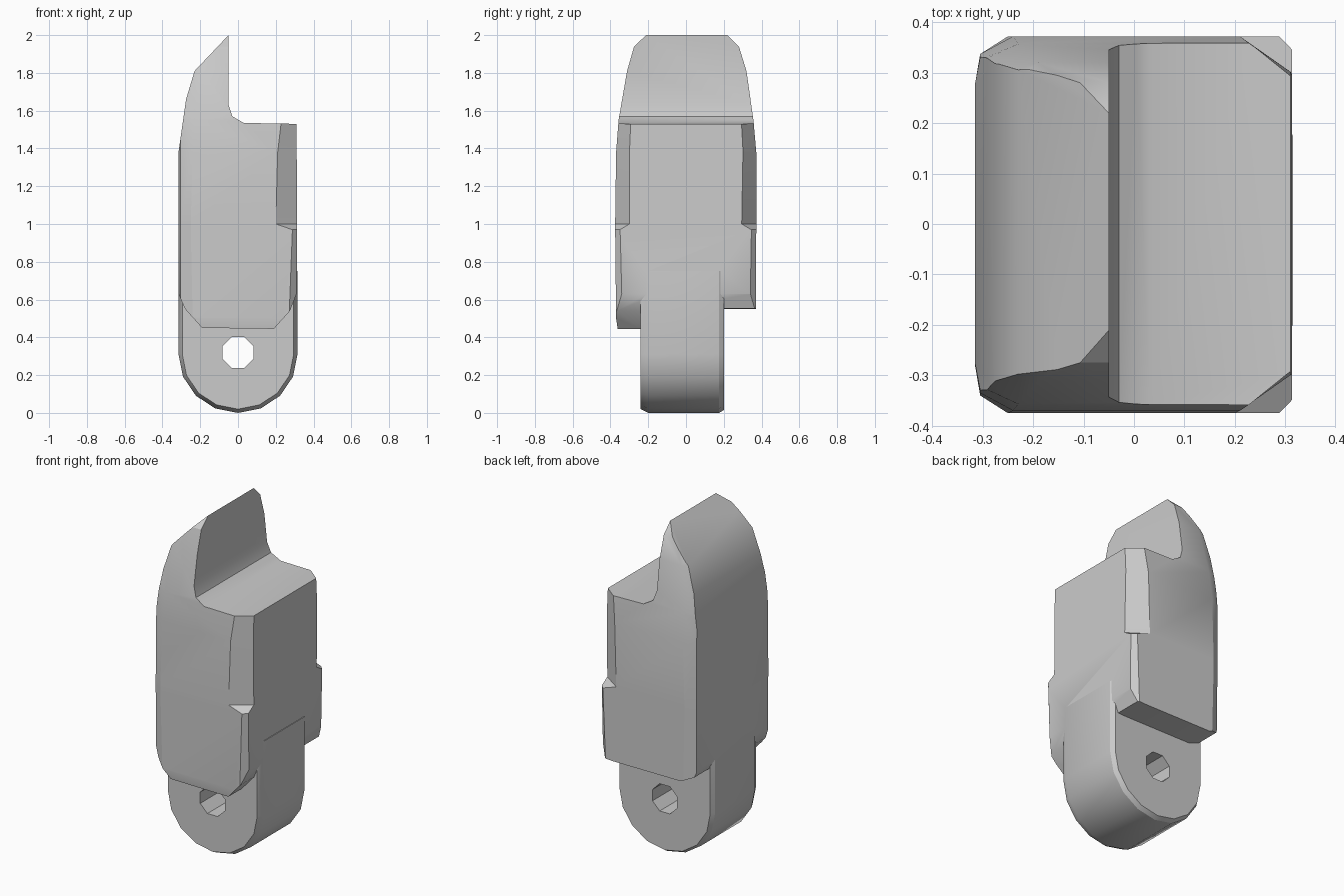
import bpy, bmesh, math

cube = bpy.data.objects.get("Cube")
if cube:
    bpy.data.objects.remove(cube, do_unlink=True)

grey = bpy.data.materials.new("plain grey")
grey.use_nodes = True
colour = (0.6, 0.6, 0.6, 1)
grey.diffuse_color = colour
grey.node_tree.nodes["Principled BSDF"].inputs["Base Color"].default_value = colour


def loft(name, rings):
    """Skin a stack of matching closed rings and cap both ends."""
    bm = bmesh.new()
    loops = [[bm.verts.new(p) for p in ring] for ring in rings]
    n = len(loops[0])
    for a, b in zip(loops, loops[1:]):
        for i in range(n):
            j = (i + 1) % n
            bm.faces.new((a[i], a[j], b[j], b[i]))
    bm.faces.new(loops[0])
    bm.faces.new(loops[-1])
    bmesh.ops.recalc_face_normals(bm, faces=bm.faces)
    mesh = bpy.data.meshes.new(name)
    bm.to_mesh(mesh)
    bm.free()
    mesh.materials.append(grey)
    obj = bpy.data.objects.new(name, mesh)
    bpy.context.collection.objects.link(obj)
    return obj


def prism(name, profile, y0, y1):
    return loft(name, [[(x, y, z) for x, z in profile] for y in (y0, y1)])


def combine(obj, tool, operation):
    mod = obj.modifiers.new(operation, "BOOLEAN")
    mod.operation, mod.solver, mod.object = operation, "EXACT", tool
    bpy.ops.object.select_all(action="DESELECT")
    bpy.context.view_layer.objects.active = obj
    obj.select_set(True)
    bpy.ops.object.modifier_apply(modifier=mod.name)
    bpy.data.objects.remove(tool, do_unlink=True)


def plan(z, front, back, left_x, left_in, right_x, right_in):
    """Plan outline with single chamfers at +x and double chamfers at -x."""
    lower = [(-.317, .105 + right_in), (-.305, .035 + right_in * .6), (right_x, 0),
             (left_x, 0), (.317, left_in)]
    ring = [(x, -front + d, z) for x, d in lower]
    return ring + [(x, back - d, z) for x, d in reversed(lower)]


# Body: tapering plan, with the +x corners cut back above a small step
body = loft("body", [
    plan(.40, .355, .365, .25, .05, -.24, 0),
    plan(.50, .37, .37, .27, .04, -.24, 0),
    plan(.97, .375, .372, .288, .03, -.25, 0),
    plan(1.0, .375, .372, .20, .08, -.25, 0),
    plan(1.38, .37, .372, .21, .075, -.24, 0),
    plan(1.55, .357, .357, .23, .07, -.23, 0),
    plan(1.81, .312, .32, .2, .06, -.19, .01),
    plan(1.94, .275, .28, .2, .05, -.13, .01),
    plan(2.01, .2, .21, .2, .05, -.1, .01),
])
outline = [(-.19, .45), (.19, .445), (.275, .54), (.31, .63), (.313, .98), (.31, 1.53),
           (.03, 1.535), (-.03, 1.57), (-.05, 1.63), (-.05, 2), (-.23, 1.81),
           (-.275, 1.66), (-.315, 1.38), (-.315, .63), (-.28, .55)]
combine(body, prism("side_outline", outline, -.6, .6), "INTERSECT")

# Raised lower edge behind the lug
slot = [(-.5, .3), (.5, .3), (.5, .56), (.22, .55), (-.22, .55), (-.5, .66)]
combine(body, prism("rear_cut", slot, .1, .6), "DIFFERENCE")


# Lug: rounded tongue with softened front and back rims
def tongue(inset):
    arc = []
    for i in range(9):
        a = math.pi * (1 + i / 8)
        arc.append(((.315 - inset) * math.cos(a), .31 + (.31 - inset) * math.sin(a)))
    return arc + [(.315 - inset, .75), (-.315 + inset, .75)]


lug = loft("lug", [[(x, y, z) for x, z in tongue(c)]
                   for y, c in ((-.24, .02), (-.2, 0), (.175, 0), (.2, .015))])
hole = [(.088 * math.cos(math.tau * (i + .5) / 8), .32 + .088 * math.sin(math.tau * (i + .5) / 8))
        for i in range(8)]
combine(lug, prism("pin_hole", hole, -.6, .6), "DIFFERENCE")
combine(body, lug, "UNION")

# Smooth shading with crisp edges
body.name = "clip_body_with_lug"
bpy.ops.object.select_all(action="DESELECT")
body.select_set(True)
bpy.context.view_layer.objects.active = body
bpy.ops.object.shade_smooth_by_angle(angle=math.radians(30))
